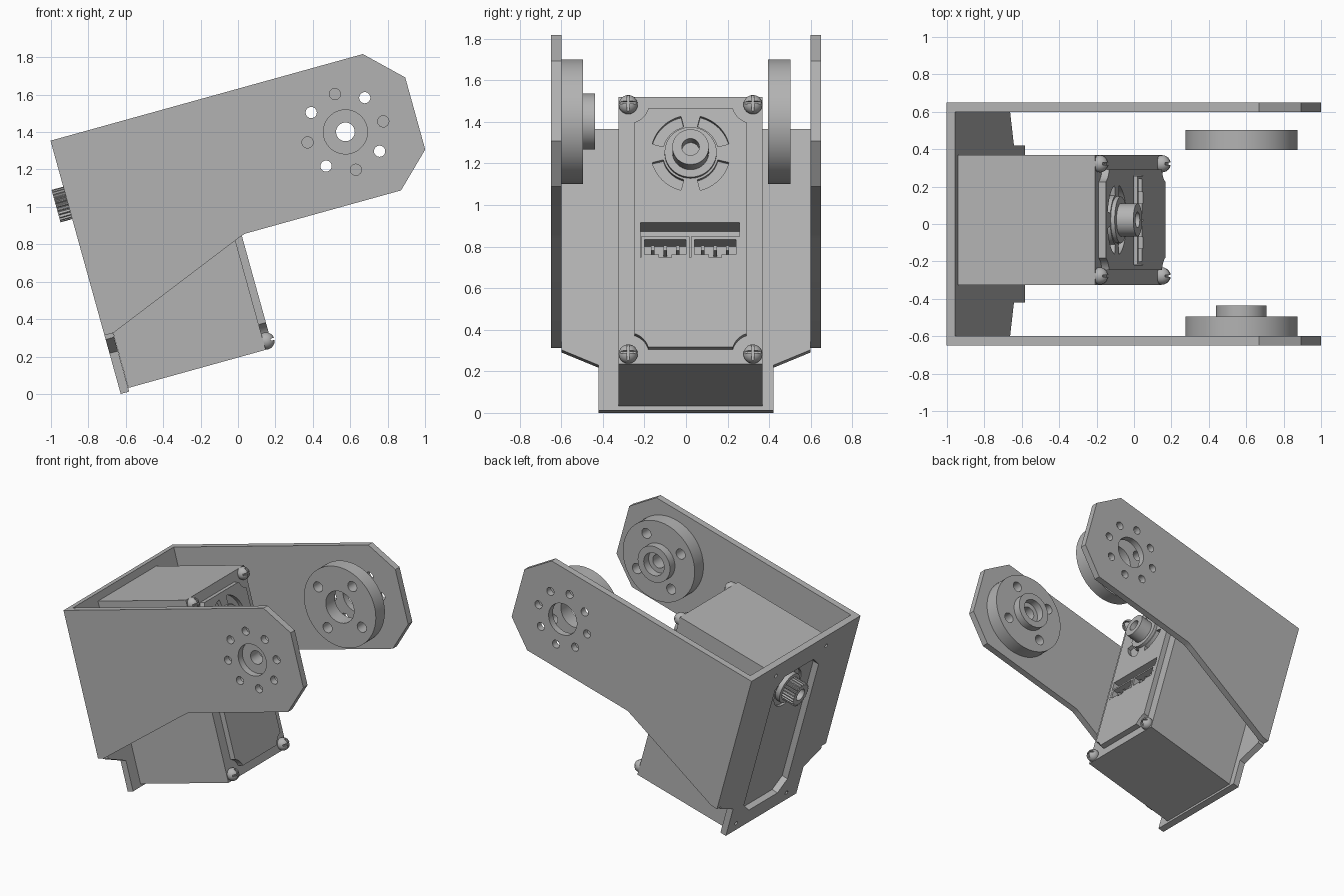
import bpy, bmesh
from math import sin, cos, pi, radians
from mathutils import Matrix

if "Cube" in bpy.data.objects:
    bpy.data.objects.remove(bpy.data.objects["Cube"], do_unlink=True)

# Local frame: u along the arms, y across, v up the back plate
TILT = Matrix.Translation((-0.627, 0, 0)) @ Matrix.Rotation(radians(-15.5), 4, 'Y')
SERVO_Y = 0.022
HUB = (1.532, 1.029)
SHAFT = (SERVO_Y, 1.06)
SCREWS = [(SERVO_Y + s * 0.3, v) for s in (-1, 1) for v in (0.065, 1.31)]

grey = bpy.data.materials.new("plain grey")
grey.use_nodes = True
COLOR = (0.45, 0.45, 0.45, 1)
grey.diffuse_color = COLOR
grey.node_tree.nodes["Principled BSDF"].inputs["Base Color"].default_value = COLOR


def arc(centre, r, a0, a1, n):
    return [(centre[0] + r * cos(radians(a0 + (a1 - a0) * i / n)),
             centre[1] + r * sin(radians(a0 + (a1 - a0) * i / n))) for i in range(n + 1)]


def circle(centre, r, n=40):
    return arc(centre, r, 0, 360, n)[:-1]


def rect(x0, x1, z0, z1):
    return [(x0, z0), (x1, z0), (x1, z1), (x0, z1)]


def prism(bm, outline, axis, lo, hi):
    """Extrude an outline along 'y' (outline in u,v) or 'u' (outline in y,v)."""
    def place(p, t):
        return (p[0], t, p[1]) if axis == 'y' else (t, p[0], p[1])
    a = [bm.verts.new(place(p, lo)) for p in outline]
    b = [bm.verts.new(place(p, hi)) for p in outline]
    bm.faces.new(a)
    bm.faces.new(b[::-1])
    for i in range(len(a)):
        j = (i + 1) % len(a)
        bm.faces.new((a[j], a[i], b[i], b[j]))


def to_object(name, bm):
    bmesh.ops.recalc_face_normals(bm, faces=bm.faces)
    mesh = bpy.data.meshes.new(name)
    bm.to_mesh(mesh)
    bm.free()
    mesh.transform(TILT)
    mesh.materials.append(grey)
    obj = bpy.data.objects.new(name, mesh)
    bpy.context.collection.objects.link(obj)
    return obj


def make(name, parts):
    bm = bmesh.new()
    for part in parts:
        prism(bm, *part)
    return to_object(name, bm)


def finish(obj, *cutters):
    """Cut each group of prisms away, then shade with sharp edges."""
    bpy.ops.object.select_all(action='DESELECT')
    obj.select_set(True)
    bpy.context.view_layer.objects.active = obj
    for parts in cutters:
        tool = make("cutter", parts)
        mod = obj.modifiers.new("cut", 'BOOLEAN')
        mod.operation, mod.solver, mod.object = 'DIFFERENCE', 'EXACT', tool
        bpy.ops.object.modifier_apply(modifier=mod.name)
        bpy.data.objects.remove(tool, do_unlink=True)
    bpy.ops.object.shade_smooth_by_angle(angle=radians(30))


def bolt_circle(start, step, r):
    return [circle(arc(HUB, 0.21, a, a, 1)[0], r, 20) for a in range(start, 360, step)]


# Bracket side arms with hub hole and eight bolt holes
ARM = [(0, 1.405), (1.733, 1.405), (1.918, 1.224), (1.918, 0.824), (1.735, 0.648),
       (0.868, 0.648), (0.83, 0.635), (0.05, 0.325), (0, 0.325)]
for name, lo, hi in (("front_arm", -0.65, -0.6), ("back_arm", 0.6, 0.65)):
    holes = [circle(HUB, 0.118)] + bolt_circle(0, 45, 0.03)
    finish(make(name, [(ARM, 'y', lo, hi)]), [(h, 'y', lo - 0.1, hi + 0.1) for h in holes])

# Bracket back plate with chamfered window and screw holes
half = [(0.42, 0), (0.42, 0.225), (0.6, 0.302), (0.6, 1.405)]
plate = half + [(-y, v) for y, v in half[::-1]]
window = [(-0.15, 0.12), (0.19, 0.12), (0.28, 0.2), (0.28, 1.17), (0.19, 1.25),
          (-0.15, 1.25), (-0.24, 1.17), (-0.24, 0.2)]
finish(make("back_plate", [(plate, 'u', 0, 0.047)]),
       [(o, 'u', -0.1, 0.1) for o in [window] + [circle(s, 0.015, 12) for s in SCREWS]])

# Horn discs
finish(make("back_horn", [(circle(HUB, 0.3, 64), 'y', 0.395, 0.503)]),
       [(h, 'y', 0.3, 0.6) for h in [circle(HUB, 0.118)] + bolt_circle(45, 90, 0.038)])
finish(make("front_horn", [(circle(HUB, 0.3, 64), 'y', -0.6, -0.495)]),
       [(h, 'y', -0.7, -0.4) for h in [circle(HUB, 0.05)] + bolt_circle(45, 90, 0.038)])
finish(make("front_horn_collar", [(circle(HUB, 0.135, 48), 'y', -0.495, -0.437)]),
       [(circle(HUB, 0.085), 'y', -0.51, -0.4)])

# Servo case with connector bay
bay = (rect(-0.22, 0.258, 0.54, 0.715), 'u', 0.69, 1.0)
finish(make("servo_case", [(rect(SERVO_Y - 0.347, SERVO_Y + 0.347, 0.02, 1.352), 'u', 0.048, 0.81)]),
       [bay], [(circle(SHAFT, 0.15), 'u', 0, 0.065)])

# Raised face panel, notched round the screws, with four recessed arcs
panel = []
for (sy, sv), a0, a1 in ((SCREWS[0], 72, 16), (SCREWS[2], 164, 108),
                         (SCREWS[3], 252, 196), (SCREWS[1], 344, 288)):
    panel += arc((sy, sv), 0.1, a0, a1, 8)
sectors = [arc(SHAFT, 0.19, a + 14, a + 76, 12) + arc(SHAFT, 0.135, a + 76, a + 14, 12)
           for a in range(0, 360, 90)]
finish(make("face_panel", [(panel, 'u', 0.805, 0.85)]),
       [bay], [(s, 'u', 0.822, 1.0) for s in sectors])

# Output shaft, its boss and the splined rear shaft
finish(make("shaft_boss", [(circle(SHAFT, 0.125), 'u', 0.84, 0.872)]))
finish(make("output_shaft", [(circle(SHAFT, 0.088), 'u', 0.85, 0.965)]),
       [(circle(SHAFT, 0.042), 'u', 0.89, 1.1)])
finish(make("rear_boss", [(circle(SHAFT, 0.115), 'u', 0.03, 0.07)]))
teeth = [arc(SHAFT, 0.09 if i % 4 < 2 else 0.078, i * 3.75, i * 3.75, 1)[0] for i in range(96)]
finish(make("splined_shaft", [(teeth, 'u', -0.065, 0.05)]),
       [(circle(SHAFT, 0.045), 'u', -0.2, 0.0)])

# Two three-pin connectors in the bay
for name, y in (("lower_connector", -0.1), ("upper_connector", 0.14)):
    finish(make(name, [(rect(y - 0.117, y + 0.117, 0.54, 0.645), 'u', 0.68, 0.85)]),
           [(rect(y - 0.1, y + 0.1, 0.555, 0.63), 'u', 0.72, 1.0)],
           [(rect(y - 0.03, y + 0.03, 0.5, 0.57), 'u', 0.79, 1.0)])
    finish(make(name + "_pins", [(rect(y + d - 0.008, y + d + 0.008, 0.58, 0.605), 'u', 0.7, 0.83)
                                 for d in (-0.06, 0, 0.06)]))

# Domed case screws with crossed slots
for i, (y, v) in enumerate(SCREWS):
    bm = bmesh.new()
    bmesh.ops.create_uvsphere(bm, u_segments=24, v_segments=12, radius=0.046,
                              matrix=Matrix.Translation((0.825, y, v)) @ Matrix.Rotation(pi / 2, 4, 'Y'))
    finish(to_object("case_screw_%d" % (i + 1), bm),
           [(rect(y - 0.006, y + 0.006, v - 0.06, v + 0.06), 'u', 0.85, 0.9)],
           [(rect(y - 0.06, y + 0.06, v - 0.006, v + 0.006), 'u', 0.85, 0.9)])
